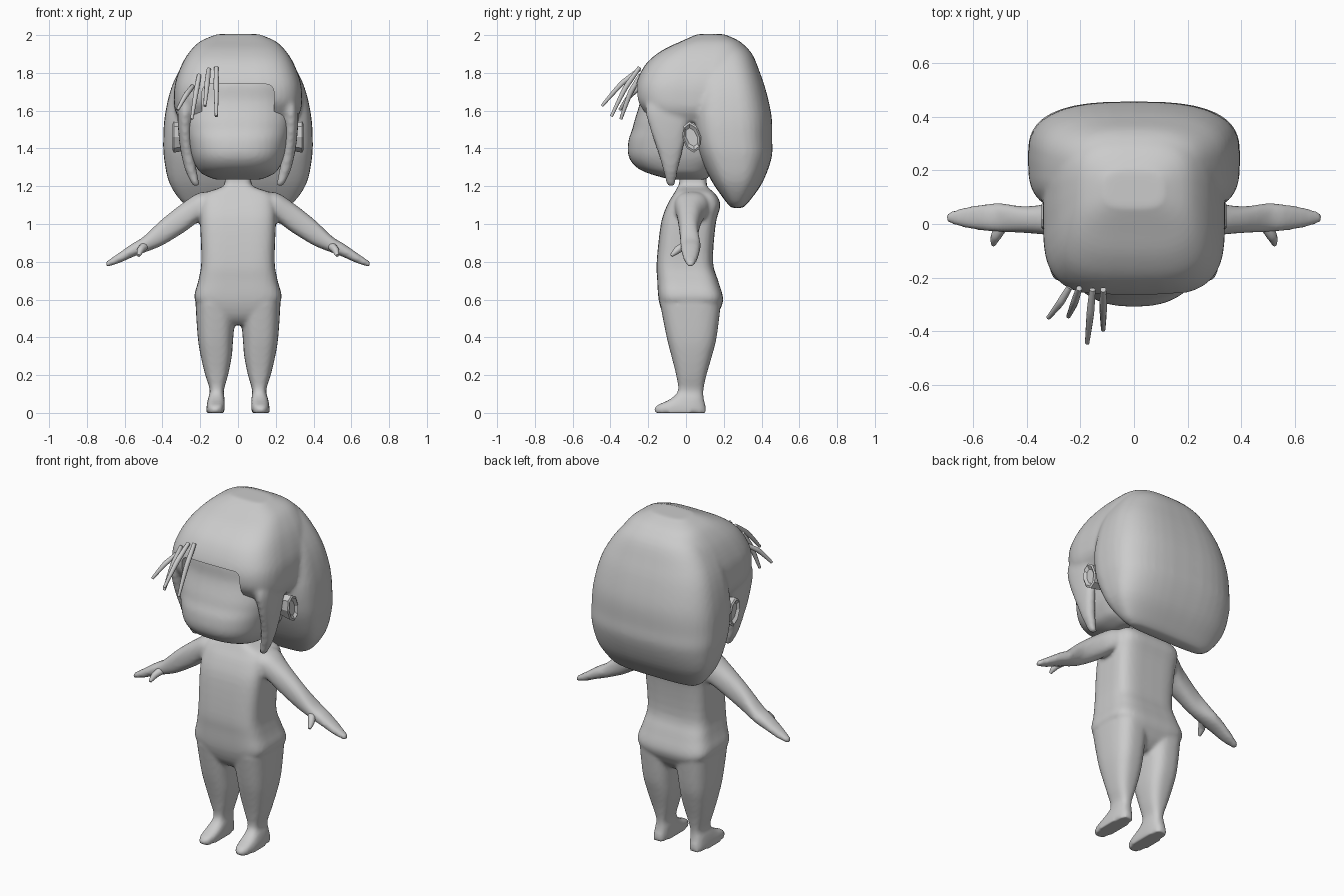
import bpy, bmesh, math
from mathutils import Vector

cube = bpy.data.objects.get("Cube")
if cube:
    bpy.data.objects.remove(cube, do_unlink=True)

clay = bpy.data.materials.new("plain_grey")
clay.use_nodes = True
GREY = (0.6, 0.6, 0.6, 1)
clay.diffuse_color = GREY
clay.node_tree.nodes["Principled BSDF"].inputs["Base Color"].default_value = GREY


def add_object(name, data):
    ob = bpy.data.objects.new(name, data)
    bpy.context.collection.objects.link(ob)
    data.materials.append(clay)
    return ob


def rounded(angle, power):
    """Point on a unit rounded-square outline."""
    c, s = math.cos(angle), math.sin(angle)
    return (math.copysign(abs(c) ** (2 / power), c),
            math.copysign(abs(s) ** (2 / power), s))


def eased(rings, steps=4):
    """Extra rings along a smooth curve through the given ones."""
    out = []
    for i in range(len(rings) - 1):
        a, b, c, d = (rings[max(0, min(len(rings) - 1, i + k))] for k in (-1, 0, 1, 2))
        for t in (k / steps for k in range(steps)):
            out.append([q + t * ((r - p) / 2 + t * (p - 2.5 * q + 2 * r - s / 2
                        + t * (1.5 * (q - r) + (s - p) / 2))) for p, q, r, s in zip(a, b, c, d)])
    return out + [rings[-1]]


def loft(bm, rings, power=3, front_power=None, sides=40):
    """Closed skin over level rings: (z, centre x, half width, front y, back y)."""
    rows = []
    for z, cx, w, front, back in eased(rings):
        row = []
        for i in range(sides):
            a = math.tau * i / sides
            u, v = rounded(a, front_power if front_power and a > math.pi else power)
            row.append(bm.verts.new((cx + u * w, (front + back) / 2 + v * (back - front) / 2, z)))
        rows.append(row)
    skin(bm, rows)


def loft_side(bm, rings, sign, power=2.4, sides=20):
    """Closed skin along x: (x, centre y, centre z, half depth, half height)."""
    rows = []
    for x, cy, cz, d, h in eased(rings):
        row = []
        for i in range(sides):
            u, v = rounded(math.tau * i / sides, power)
            row.append(bm.verts.new((sign * x, cy + u * d, cz + v * h)))
        rows.append(row)
    skin(bm, rows)


def skin(bm, rows):
    n = len(rows[0])
    for a, b in zip(rows, rows[1:]):
        for i in range(n):
            j = (i + 1) % n
            bm.faces.new((a[i], a[j], b[j], b[i]))
    bm.faces.new(rows[0][::-1])
    bm.faces.new(rows[-1])


def finish(name, bm):
    bmesh.ops.recalc_face_normals(bm, faces=bm.faces)
    mesh = bpy.data.meshes.new(name)
    bm.to_mesh(mesh)
    bm.free()
    return add_object(name, mesh)


def fuse(name, bm, voxel, passes):
    """Blend overlapping lofts into one soft surface."""
    ob = finish(name, bm)
    rm = ob.modifiers.new("blend", "REMESH")
    rm.mode, rm.voxel_size, rm.use_smooth_shade = "VOXEL", voxel, True
    sm = ob.modifiers.new("soften", "SMOOTH")
    sm.factor, sm.iterations = 0.5, passes
    return ob


def strand(name, points, radii):
    """Tapered tube through a few points."""
    curve = bpy.data.curves.new(name, "CURVE")
    curve.dimensions, curve.bevel_depth, curve.bevel_resolution = "3D", 1, 3
    curve.use_fill_caps = True
    sp = curve.splines.new("NURBS")
    sp.points.add(len(points) - 1)
    for p, co, r in zip(sp.points, points, radii):
        p.co, p.radius = (*co, 1), r
    sp.use_endpoint_u, sp.order_u = True, 3
    return add_object(name, curve)


# Body: torso with neck, legs with feet, arms
bm = bmesh.new()
loft(bm, [(.465, 0, .04, -.07, .11), (.49, 0, .095, -.1, .14), (.53, 0, .16, -.125, .17),
          (.60, 0, .23, -.145, .197), (.70, 0, .21, -.152, .17), (.80, 0, .194, -.155, .143),
          (1.0, 0, .2, -.133, .157), (1.1, 0, .2, -.10, .182), (1.16, 0, .18, -.065, .155),
          (1.195, 0, .09, -.045, .114), (1.22, 0, .07, -.035, .11), (1.32, 0, .07, -.035, .11)], 4.2)
for s in (1, -1):
    loft(bm, [(0, s * .12, .047, -.165, .107), (.035, s * .118, .048, -.16, .104),
              (.075, s * .115, .044, -.08, .094), (.12, s * .112, .037, -.042, .092),
              (.2, s * .113, .06, -.052, .108), (.3, s * .115, .082, -.077, .137),
              (.4, s * .119, .094, -.102, .162), (.58, s * .117, .108, -.138, .185)], 2.8)
    loft_side(bm, [(.1, .035, 1.09, .11, .08), (.2, .03, 1.09, .09, .077),
                   (.28, .02, 1.04, .066, .08), (.4, .016, .957, .05, .07),
                   (.5, .024, .89, .054, .043), (.56, .024, .86, .049, .036),
                   (.63, .024, .82, .038, .027), (.7, .024, .785, .018, .014)], s)
fuse("body", bm, .011, 4)

# Thumbs
for s, side in ((1, "left"), (-1, "right")):
    strand(side + "_thumb", [(s * .49, .0, .885), (s * .51, -.035, .872), (s * .522, -.058, .85),
                             (s * .525, -.078, .832)], (.024, .021, .017, .008))

# Head with a protruding lower face
bm = bmesh.new()
loft(bm, [(1.235, 0, .12, -.08, .11), (1.265, 0, .19, -.19, .13), (1.3, 0, .22, -.262, .16),
          (1.36, 0, .248, -.305, .2), (1.44, 0, .267, -.305, .2), (1.5, 0, .282, -.285, .2),
          (1.55, 0, .29, -.272, .2), (1.65, 0, .29, -.243, .2), (1.75, 0, .28, -.236, .2),
          (1.8, 0, .24, -.19, .2)], 3, 2.5)
fuse("head", bm, .014, 3)

# Ears: eight-sided discs with a recessed middle
for s, side in ((1, "left"), (-1, "right")):
    bm = bmesh.new()
    rows = []
    for x, scale in ((.26, .8), (.315, .95), (.34, 1), (.346, .85), (.332, .6)):
        rows.append([bm.verts.new((s * x, .03 + .05 * scale * math.cos(a) - .012 * math.sin(a),
                                   1.46 + .082 * scale * math.sin(a)))
                     for a in (math.tau * i / 8 for i in range(8))])
    skin(bm, rows)
    finish(side + "_ear", bm)

# Hair: crown, long back and two side locks
bm = bmesh.new()
loft(bm, [(1.54, 0, .3, -.19, .2), (1.6, 0, .333, -.235, .3), (1.66, 0, .34, -.266, .34),
          (1.75, 0, .332, -.262, .36), (1.85, 0, .295, -.21, .36), (1.92, 0, .25, -.125, .33),
          (1.97, 0, .195, -.02, .28), (2.005, 0, .11, .06, .2)], 3, 3.6)
loft(bm, [(1.085, 0, .24, .24, .3), (1.12, 0, .3, .21, .335), (1.22, 0, .365, .14, .405),
          (1.35, 0, .392, .075, .453), (1.45, 0, .396, .045, .456), (1.57, 0, .388, .03, .453),
          (1.7, 0, .36, .04, .425), (1.8, 0, .318, .05, .392), (1.9, 0, .25, .05, .35),
          (1.96, 0, .18, .05, .29), (1.995, 0, .1, .08, .21)], 2.8, 3.7)
for s in (1, -1):
    loft(bm, [(1.2, s * .22, .018, -.1, -.06), (1.25, s * .238, .026, -.112, -.05),
              (1.3, s * .253, .031, -.125, -.04), (1.4, s * .272, .034, -.155, -.015),
              (1.5, s * .28, .037, -.19, .005), (1.6, s * .278, .042, -.215, .03),
              (1.68, s * .26, .05, -.2, .05)], 2.4, sides=20)
hair = fuse("hair", bm, .013, 4)

# Opening in the fringe
bm = bmesh.new()
bmesh.ops.create_cube(bm, size=1)
for v in bm.verts:
    v.co = Vector((v.co.x * .38, -.35 + v.co.y * .5, 1.58 + v.co.z * .32))
top = [e for e in bm.edges if all(v.co.z > 1.7 for v in e.verts)
       and abs(e.verts[0].co.x - e.verts[1].co.x) < .01]
bmesh.ops.bevel(bm, geom=top, offset=.04, segments=4, affect="EDGES", profile=.5)
cutter = finish("fringe_cutter", bm)
cutter.hide_render = True
cutter.hide_set(True)
cut = hair.modifiers.new("fringe", "BOOLEAN")
cut.operation, cut.object, cut.solver = "DIFFERENCE", cutter, "EXACT"

# Loose strands over the right of the forehead
for i, (root, tip) in enumerate([((-.115, -.245, 1.83), (-.115, -.395, 1.57)),
                                 ((-.155, -.245, 1.82), (-.175, -.445, 1.625)),
                                 ((-.205, -.24, 1.79), (-.245, -.345, 1.555)),
                                 ((-.24, -.235, 1.73), (-.32, -.35, 1.605))]):
    a, b = Vector(root), Vector(tip)
    mid = a.lerp(b, .5) + Vector((0, -.01, .01))
    strand("loose_strand_%d" % (i + 1), [a, a.lerp(mid, .5), mid, b], (.011, .014, .014, .008))
